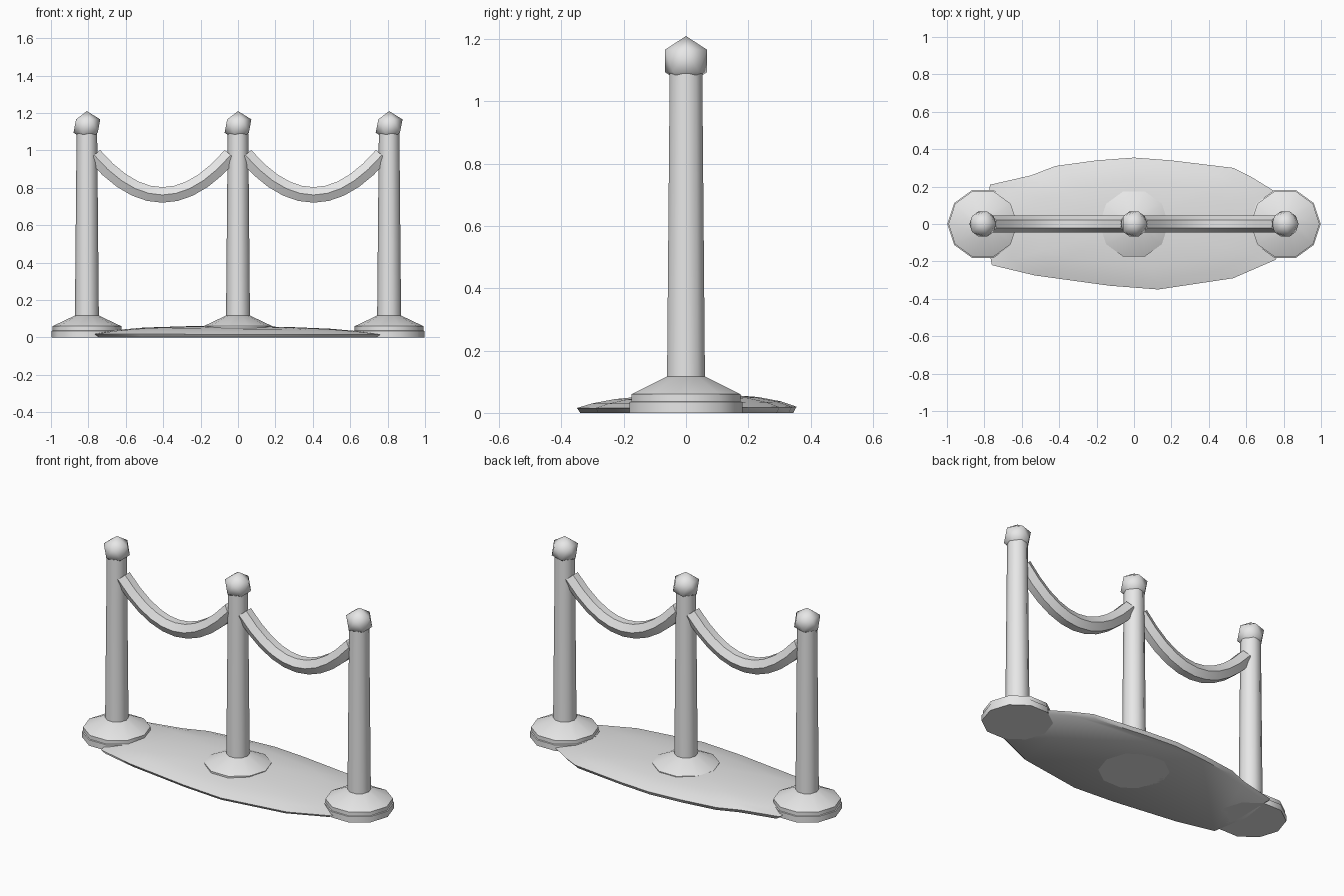
import bpy
import bmesh
import math
from mathutils import Vector

cube = bpy.data.objects.get("Cube")
if cube:
    bpy.data.objects.remove(cube, do_unlink=True)

grey = bpy.data.materials.new("plain grey")
grey.use_nodes = True
grey.diffuse_color = (0.8, 0.8, 0.8, 1)
grey.node_tree.nodes["Principled BSDF"].inputs["Base Color"].default_value = (0.8, 0.8, 0.8, 1)


def finish(name, bm, location=(0, 0, 0), angle=45):
    """Turn a bmesh into a shaded object."""
    bmesh.ops.recalc_face_normals(bm, faces=bm.faces)
    mesh = bpy.data.meshes.new(name)
    bm.to_mesh(mesh)
    bm.free()
    mesh.materials.append(grey)
    obj = bpy.data.objects.new(name, mesh)
    obj.location = location
    bpy.context.collection.objects.link(obj)
    bpy.ops.object.select_all(action="DESELECT")
    obj.select_set(True)
    bpy.context.view_layer.objects.active = obj
    bpy.ops.object.shade_smooth_by_angle(angle=math.radians(angle))
    return obj


def loft(rings):
    """Skin a list of closed rings and cap both ends."""
    bm = bmesh.new()
    loops = [[bm.verts.new(p) for p in ring] for ring in rings]
    for a, b in zip(loops, loops[1:]):
        for i in range(len(a)):
            j = (i + 1) % len(a)
            bm.faces.new((a[i], a[j], b[j], b[i]))
    bm.faces.new(loops[0])
    bm.faces.new(loops[-1])
    return bm


def circle(radius, z, sides=10):
    return [(radius * math.cos(math.tau * i / sides),
             radius * math.sin(math.tau * i / sides), z) for i in range(sides)]


# Posts: stepped foot, tapered shaft and faceted ball on top
FOOT = [(0.19, 0), (0.19, 0.035), (0.184, 0.037), (0.184, 0.06), (0.064, 0.117)]
SHAFT = [(0.064, 0.11), (0.055, 1.09)]
SPACING = 0.808
for side, x in (("right", -SPACING), ("middle", 0), ("left", SPACING)):
    finish(side + "_post_foot", loft([circle(r, z) for r, z in FOOT]), (x, 0, 0))
    finish(side + "_post_shaft", loft([circle(r, z) for r, z in SHAFT]), (x, 0, 0))
    ball = bmesh.new()
    bmesh.ops.create_icosphere(ball, subdivisions=1, radius=0.08)
    finish(side + "_post_ball", ball, (x, 0, 1.13))


# Ropes: hexagonal section swept along a sagging parabola
def rope(name, x):
    half, sag, steps = 0.365, 1.6, 10
    rings = []
    for k in range(steps + 1):
        dx = half * (2 * k / steps - 1)
        centre = Vector((dx, 0, sag * dx * dx))
        normal = Vector((-2 * sag * dx, 0, 1)).normalized()
        ring = []
        for i in range(6):
            a = math.tau * i / 6
            ring.append(centre + Vector((0, 0.045 * math.cos(a), 0))
                        + normal * 0.048 * math.sin(a))
        rings.append(ring)
    finish(name, loft(rings), (x, 0, 0.762))


rope("right_rope", -SPACING / 2)
rope("left_rope", SPACING / 2)

# Ground mound: irregular outline raised in shrinking rings
OUTLINE = [(-0.8, 0), (-0.77, 0.21), (-0.55, 0.26), (-0.42, 0.31), (-0.2, 0.34),
           (0, 0.355), (0.2, 0.34), (0.53, 0.3), (0.63, 0.25), (0.76, 0.17),
           (0.78, 0), (0.76, -0.19), (0.53, -0.29), (0.13, -0.35),
           (-0.13, -0.33), (-0.53, -0.275), (-0.76, -0.22)]
LEVELS = [(0.97, 0), (1, 0.018), (0.86, 0.034), (0.65, 0.048), (0.35, 0.057), (0.1, 0.059)]
mound = []
for scale, z in LEVELS:
    ring = []
    for x, y in OUTLINE:
        tilt = 0.1 * z * (y * scale / 0.35 - x * scale / 0.8)
        ring.append((x * scale, y * scale, z + tilt))
    mound.append(ring)
finish("ground_mound", loft(mound), angle=60)
